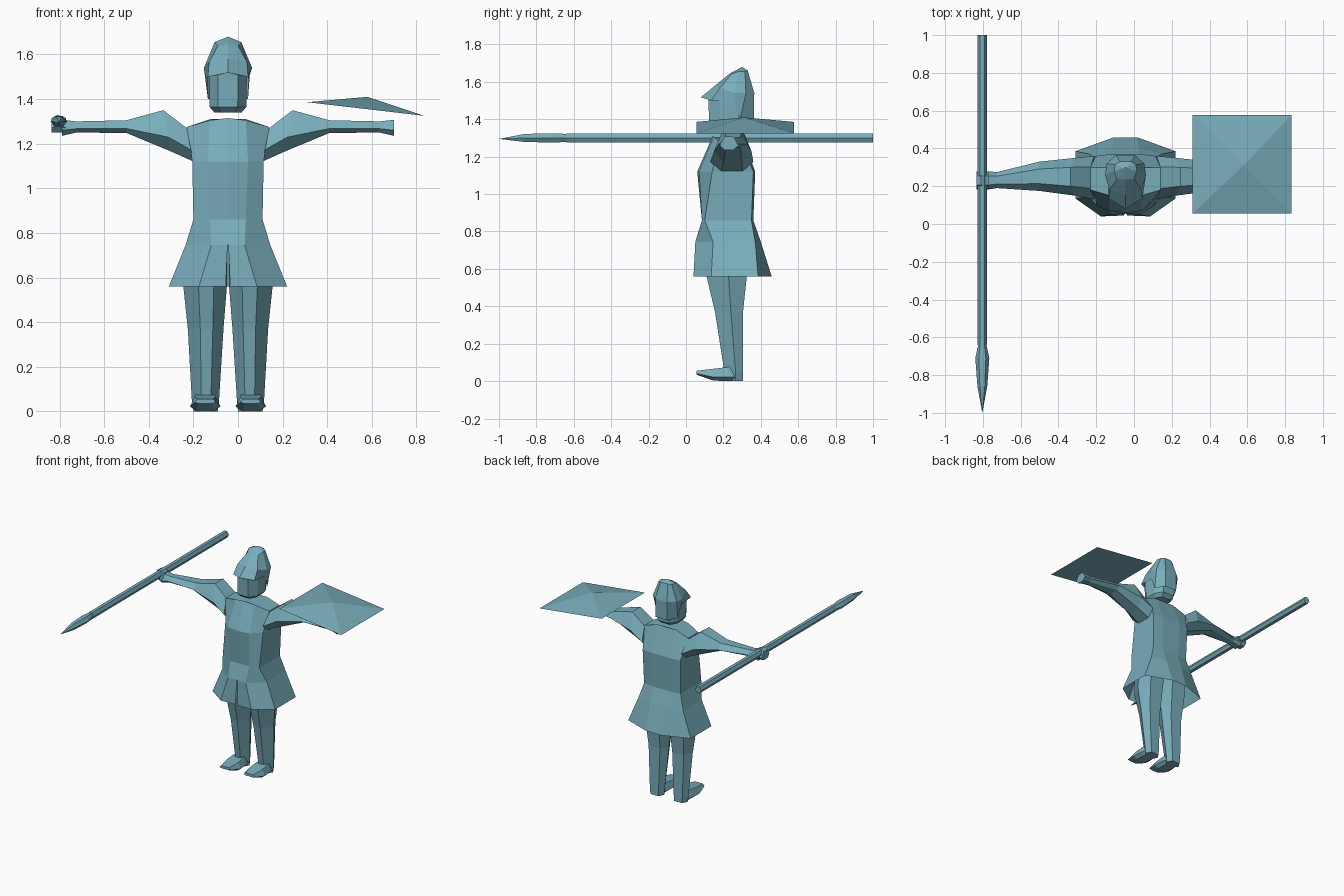
import bpy, bmesh, math

if "Cube" in bpy.data.objects:
    bpy.data.objects.remove(bpy.data.objects["Cube"])

CX = -0.045  # centre line of the figure

teal = bpy.data.materials.new("dusty_teal")
teal.use_nodes = True
colour = (0.19, 0.42, 0.50, 1)
teal.diffuse_color = colour
teal.node_tree.nodes["Principled BSDF"].inputs["Base Color"].default_value = colour


def finish(name, bm):
    bmesh.ops.recalc_face_normals(bm, faces=bm.faces[:])
    mesh = bpy.data.meshes.new(name)
    bm.to_mesh(mesh)
    bm.free()
    mesh.materials.append(teal)
    obj = bpy.data.objects.new(name, mesh)
    bpy.context.collection.objects.link(obj)
    return obj


def loft(name, rings, side=1, ox=CX, caps=(True, True), closed=True):
    """Skin a list of rings; a one-point ring makes a tip."""
    bm = bmesh.new()
    loops = [[bm.verts.new((ox + side * x, y, z)) for x, y, z in r] for r in rings]
    for a, b in zip(loops, loops[1:]):
        n = max(len(a), len(b))
        for i in range(n if closed else n - 1):
            j = (i + 1) % n
            if len(b) == 1:
                bm.faces.new((a[i], a[j], b[0]))
            elif len(a) == 1:
                bm.faces.new((a[0], b[j], b[i]))
            else:
                bm.faces.new((a[i], a[j], b[j], b[i]))
    for cap, ring in zip(caps, (loops[0], loops[-1])):
        if cap and len(ring) > 2:
            bm.faces.new(ring)
    return finish(name, bm)


def sym(half):
    """Complete half a ring, given front to back, across the centre line."""
    return half + [(-x, y, z) for x, y, z in reversed(half) if x > 0]


def level(z, *pts):
    return sym([(x, y, z) for x, y in pts])


# Torso, from hip to collar
hip = ((0.0, 0.055), (0.075, 0.05), (0.19, 0.145), (0.19, 0.37), (0.07, 0.40))
loft("torso", [
    level(0.745, *hip),
    level(0.86, (0, 0.085), (0.08, 0.085), (0.155, 0.10), (0.155, 0.35), (0.07, 0.36)),
    level(1.12, (0, 0.06), (0.09, 0.07), (0.16, 0.14), (0.16, 0.36), (0.08, 0.37)),
    sym([(0, 0.145, 1.315), (0.08, 0.15, 1.305), (0.185, 0.18, 1.275),
         (0.185, 0.30, 1.275), (0.08, 0.30, 1.31)]),
])

# Flared skirt, open below with a front slit
loft("skirt", [
    level(0.745, (0.002, 0.055), *hip[1:]),
    level(0.56, (0.010, 0.045), (0.13, 0.04), (0.265, 0.135), (0.265, 0.385), (0.065, 0.458)),
], caps=(False, False), closed=False)


# Head under the helmet
def head_ring(z, s):
    pts = ((0.045, 0.12), (0.085, 0.18), (0.085, 0.28), (0.05, 0.34))
    return level(z, *[(x * s, 0.23 + (y - 0.23) * s) for x, y in pts])


loft("head", [head_ring(1.34, 0.72), head_ring(1.365, 0.97), head_ring(1.52, 1.0)])

# Helmet with pointed visor and neck guard
loft("helmet", [
    sym([(0, 0.08, 1.518), (0.09, 0.135, 1.50), (0.092, 0.255, 1.49),
         (0.09, 0.29, 1.40), (0.05, 0.363, 1.40)]),
    sym([(0, 0.155, 1.58), (0.085, 0.18, 1.565), (0.108, 0.26, 1.54),
         (0.10, 0.32, 1.54), (0.05, 0.365, 1.54)]),
    sym([(0, 0.235, 1.645), (0.045, 0.24, 1.64), (0.06, 0.28, 1.655),
         (0.055, 0.315, 1.655), (0.03, 0.33, 1.66)]),
    [(0, 0.30, 1.68)],
], caps=(False, False))


# Arms: six-sided sections; the top is shifted outward by lean
def arm_ring(x, y0, y1, z0, z1, lean=0.0):
    zm, w = z0 + (z1 - z0) * 0.35, y1 - y0
    return [(x, y0 + w * 0.25, z0), (x + lean * 0.35, y0, zm),
            (x + lean, y0 + w * 0.25, z1), (x + lean, y1 - w * 0.25, z1),
            (x + lean * 0.35, y1, zm), (x, y1 - w * 0.25, z0)]


arm = [
    arm_ring(0.155, 0.13, 0.36, 1.12, 1.27, 0.03),
    arm_ring(0.255, 0.15, 0.35, 1.165, 1.35, 0.035),
    arm_ring(0.455, 0.175, 0.33, 1.248, 1.305),
    arm_ring(0.68, 0.19, 0.275, 1.25, 1.30),
    arm_ring(0.745, 0.18, 0.28, 1.235, 1.307),
]


# Legs and feet
def leg_ring(z, xi, xo, y0, y1):
    w, ym = xo - xi, (y0 + y1) / 2 + 0.01
    return [(xi + w * 0.3, y0, z), (xo - w * 0.35, y0, z), (xo, ym, z),
            (xo - w * 0.2, y1, z), (xi + w * 0.2, y1, z), (xi, ym, z)]


leg = [
    leg_ring(0.76, 0.005, 0.18, 0.09, 0.35),
    leg_ring(0.56, 0.005, 0.20, 0.11, 0.325),
    leg_ring(0.37, 0.02, 0.18, 0.155, 0.305),
    leg_ring(0.05, 0.04, 0.162, 0.205, 0.305),
    leg_ring(0.0, 0.045, 0.155, 0.205, 0.305),
]


def foot_ring(y, w, z0, z1):
    c = 0.102
    return [(c - w * 0.6, y, z0), (c + w * 0.6, y, z0), (c + w, y, z0 + (z1 - z0) * 0.3),
            (c + w * 0.7, y, z1), (c - w * 0.7, y, z1), (c - w, y, z0 + (z1 - z0) * 0.3)]


foot = [foot_ring(0.27, 0.052, 0.0, 0.07), foot_ring(0.225, 0.062, 0.0, 0.075),
        foot_ring(0.145, 0.068, 0.003, 0.066), foot_ring(0.055, 0.048, 0.035, 0.055)]

for label, side in (("left", 1), ("right", -1)):
    loft(label + "_arm", arm, side)
    loft(label + "_leg", leg, side)
    loft(label + "_foot", foot, side)

# Right fist around the spear
loft("right_fist", [arm_ring(x, 0.183, 0.278, 1.25, z) for x, z in
                    ((-0.77, 1.315), (-0.81, 1.33), (-0.835, 1.315))], ox=0)


# Spear: hexagonal shaft and leaf-shaped point
def spear_ring(y, w, h):
    return [(w * math.cos(math.radians(60 * i)), y,
             1.30 + h * math.sin(math.radians(60 * i)) / math.sin(math.radians(60)))
            for i in range(6)]


loft("spear_shaft", [spear_ring(1.0, 0.025, 0.024), spear_ring(-0.64, 0.025, 0.024)], ox=-0.803)
loft("spear_point", [spear_ring(-0.64, 0.022, 0.022), spear_ring(-0.71, 0.037, 0.024),
                     spear_ring(-0.86, 0.026, 0.022), [(0, -1.0, 1.295)]], ox=-0.803)

# Square shield: shallow pyramid tilted outward
loft("shield", [
    [(0.31, 0.055, 1.386), (0.835, 0.055, 1.325), (0.835, 0.578, 1.325), (0.31, 0.578, 1.386)],
    [(0.58, 0.31, 1.41)],
], ox=0)
